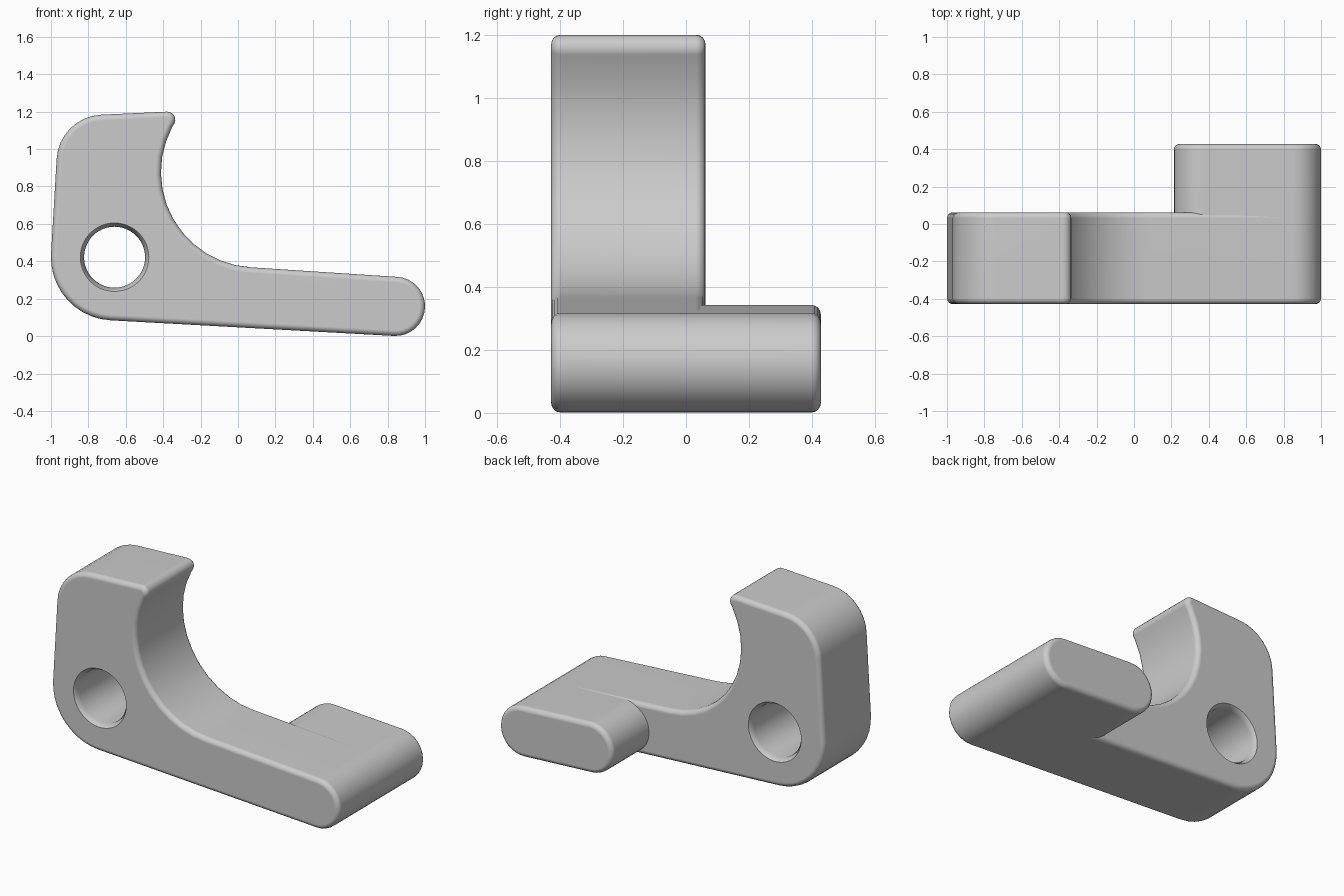
import bpy
import bmesh
from math import cos, sin, pi, radians

cube = bpy.data.objects.get("Cube")
if cube:
    bpy.data.objects.remove(cube, do_unlink=True)

FRONT, ARM_BACK, BACK = -0.428, 0.062, 0.428
ROUND = 0.03

grey = bpy.data.materials.new("plain grey")
grey.use_nodes = True
grey.diffuse_color = (0.6, 0.6, 0.6, 1)
grey.node_tree.nodes["Principled BSDF"].inputs["Base Color"].default_value = (0.6, 0.6, 0.6, 1)


def arc(cx, cz, r, start, end, steps):
    """Points along an arc in the x-z plane, angles in degrees."""
    angles = [radians(start + (end - start) * i / steps) for i in range(steps + 1)]
    return [(cx + r * cos(a), cz + r * sin(a)) for a in angles]


def make_object(name, bm):
    bmesh.ops.recalc_face_normals(bm, faces=bm.faces[:])
    mesh = bpy.data.meshes.new(name)
    bm.to_mesh(mesh)
    bm.free()
    mesh.materials.append(grey)
    obj = bpy.data.objects.new(name, mesh)
    bpy.context.collection.objects.link(obj)
    return obj


def extrude_profile(name, points, y0, y1, rounded_ends):
    """Solid from an x-z outline, with the rims at the given y ends rounded."""
    bm = bmesh.new()
    face = bm.faces.new([bm.verts.new((x, y0, z)) for x, z in points])
    new = bmesh.ops.extrude_face_region(bm, geom=[face])["geom"]
    moved = [g for g in new if isinstance(g, bmesh.types.BMVert)]
    bmesh.ops.translate(bm, verts=moved, vec=(0, y1 - y0, 0))
    bmesh.ops.recalc_face_normals(bm, faces=bm.faces[:])
    rims = [e for e in bm.edges
            if any(all(abs(v.co.y - y) < 1e-4 for v in e.verts) for y in rounded_ends)]
    bmesh.ops.bevel(bm, geom=rims, offset=ROUND, segments=4, profile=0.5,
                    affect='EDGES', clamp_overlap=False)
    return make_object(name, bm)


def finish(obj):
    """Smooth the curves while keeping flat faces flat."""
    bpy.ops.object.select_all(action='DESELECT')
    obj.select_set(True)
    bpy.context.view_layer.objects.active = obj
    bpy.ops.object.shade_smooth_by_angle(angle=radians(35))
    normals = obj.modifiers.new("flat face normals", 'WEIGHTED_NORMAL')
    normals.keep_sharp = True


# Hooked plate with a long arm
outline = (arc(-0.663, 0.421, 0.337, 177, 267, 10)
           + arc(0.842, 0.159, 0.158, -93, 87, 16)
           + arc(0.098, 0.877, 0.51, 267, 152, 12)
           + arc(-0.378, 1.157, 0.043, -28, 93, 6)
           + arc(-0.72, 0.934, 0.25, 93, 177, 8))
plate = extrude_profile("hook_plate", outline, FRONT, ARM_BACK, (FRONT, ARM_BACK))

# Pivot hole with chamfered mouths, cut by a turned shape
bm = bmesh.new()
rings = []
for y, r in ((FRONT - 0.01, 0.19), (FRONT + 0.03, 0.163),
             (ARM_BACK - 0.03, 0.163), (ARM_BACK + 0.01, 0.19)):
    rings.append([bm.verts.new((x, y, z)) for x, z in arc(-0.66, 0.422, r, 0, 352.5, 47)])
for a, b in zip(rings, rings[1:]):
    for i in range(len(a)):
        bm.faces.new((a[i - 1], a[i], b[i], b[i - 1]))
bm.faces.new(rings[0])
bm.faces.new(rings[-1])
cutter = make_object("pivot_hole_cutter", bm)
cutter.hide_render = True

cut = plate.modifiers.new("pivot hole", 'BOOLEAN')
cut.operation = 'DIFFERENCE'
cut.solver = 'EXACT'
cut.object = cutter
bpy.context.view_layer.update()
graph = bpy.context.evaluated_depsgraph_get()
plate_mesh = bpy.data.meshes.new_from_object(plate.evaluated_get(graph))
plate.modifiers.clear()
plate.data = plate_mesh
bpy.data.objects.remove(cutter, do_unlink=True)

# Rounded tab extending backwards from the end of the arm
tab_outline = (arc(0.842, 0.159, 0.158, -93, 87, 16)
               + arc(0.371, 0.185, 0.158, 87, 267, 16))
tab = extrude_profile("end_tab", tab_outline, ARM_BACK - ROUND, BACK, (BACK,))

for part in (plate, tab):
    finish(part)
